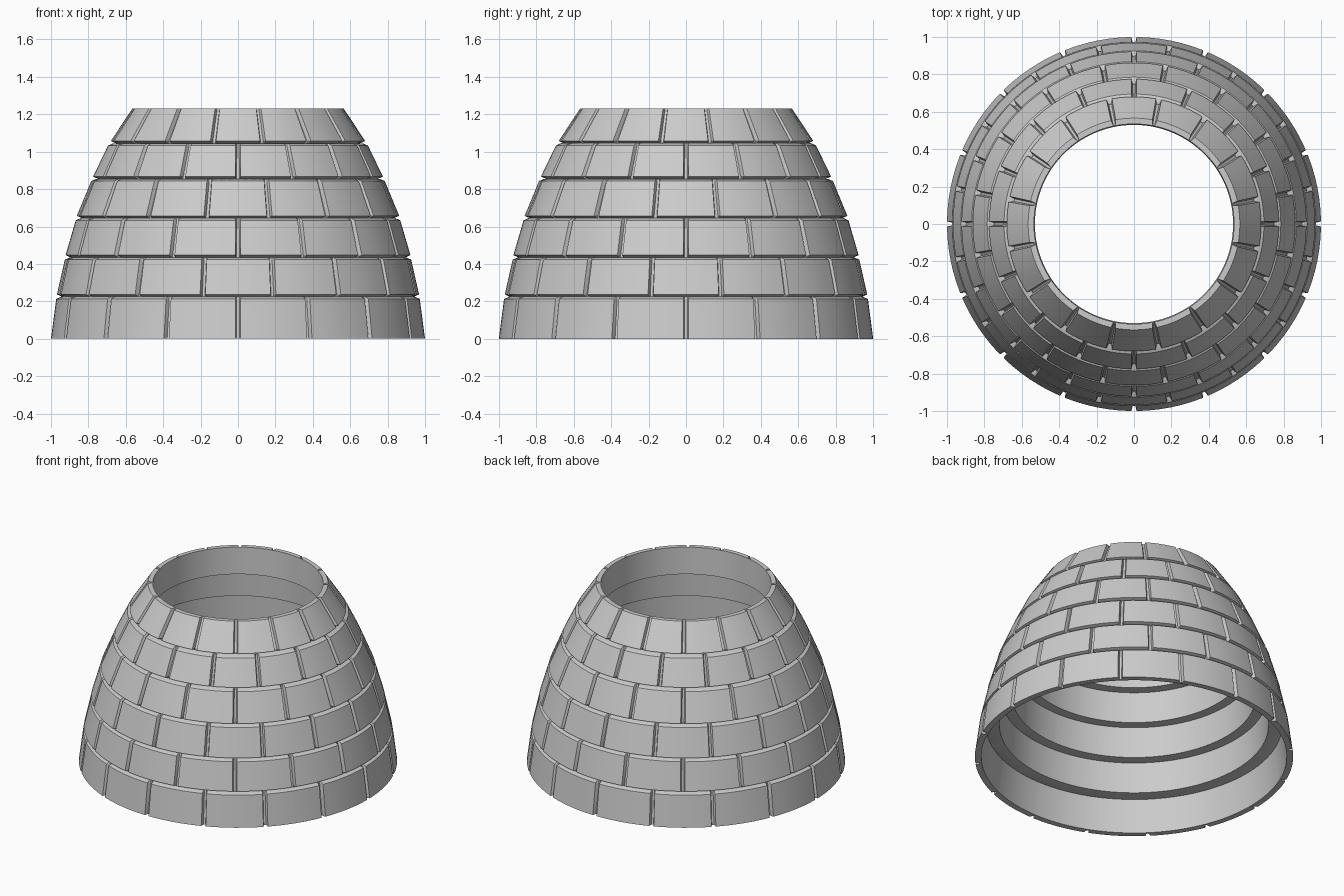
import bpy, bmesh, math

if "Cube" in bpy.data.objects:
    bpy.data.objects.remove(bpy.data.objects["Cube"])

BRICKS = 16      # bricks per course
DEPTH = 0.027    # mortar groove depth
SUB = 6          # segments across each brick face

# bottom z, top z, outer radius bottom/top, inner radius bottom/top
COURSES = [
    (0.00, 0.225, 1.000, 0.972, 0.960, 0.930),
    (0.225, 0.435, 0.968, 0.926, 0.845, 0.835),
    (0.435, 0.645, 0.922, 0.868, 0.765, 0.755),
    (0.645, 0.855, 0.862, 0.785, 0.690, 0.680),
    (0.855, 1.045, 0.775, 0.695, 0.615, 0.605),
    (1.045, 1.230, 0.680, 0.566, 0.530, 0.535),
]


def stations(radius, offset):
    """Angles round a course, each flagged as brick face (1) or groove (0)."""
    step = 2 * math.pi / BRICKS
    floor, edge = 0.007 / radius, 0.014 / radius
    out = []
    for i in range(BRICKS):
        a = (i + offset) * step
        out += [(a - floor, 0), (a + floor, 0)]
        for k in range(SUB + 1):
            out.append((a + edge + (step - 2 * edge) * k / SUB, 1))
    return out


def brick_course(name, index, course):
    zb, zt, ob, ot, ib, it = course
    first, last = index == 0, index == len(COURSES) - 1
    bev = 0.012
    # outer outline, recessed where it meets another course
    outline = [(ib, zb, False)]
    if first:
        outline.append((ob, zb, True))
    else:
        outline += [(ob - DEPTH, zb, False), (ob, zb + bev, True)]
    if last:
        outline.append((ot, zt, True))
    else:
        outline += [(ot, zt - bev, True), (ot - DEPTH, zt, False)]
    outline.append((it, zt, False))

    bm = bmesh.new()
    rings = []
    for a, face in stations((ob + ot) / 2, 0.5 * (index % 2)):
        ring = []
        for r, z, outer in outline:
            if outer and not face:
                r -= DEPTH
            ring.append(bm.verts.new((r * math.sin(a), -r * math.cos(a), z)))
        rings.append(ring)
    n = len(outline)
    for i, ring in enumerate(rings):
        nxt = rings[(i + 1) % len(rings)]
        for j in range(n):
            k = (j + 1) % n
            bm.faces.new((ring[j], nxt[j], nxt[k], ring[k]))
    bmesh.ops.recalc_face_normals(bm, faces=bm.faces[:])
    mesh = bpy.data.meshes.new(name)
    bm.to_mesh(mesh)
    bm.free()
    mesh.shade_smooth()
    mesh.set_sharp_from_angle(angle=math.radians(30))
    obj = bpy.data.objects.new(name, mesh)
    bpy.context.collection.objects.link(obj)


# stacked, staggered brick courses forming the open-topped dome
for i, c in enumerate(COURSES):
    brick_course(f"brick_course_{i + 1}", i, c)
